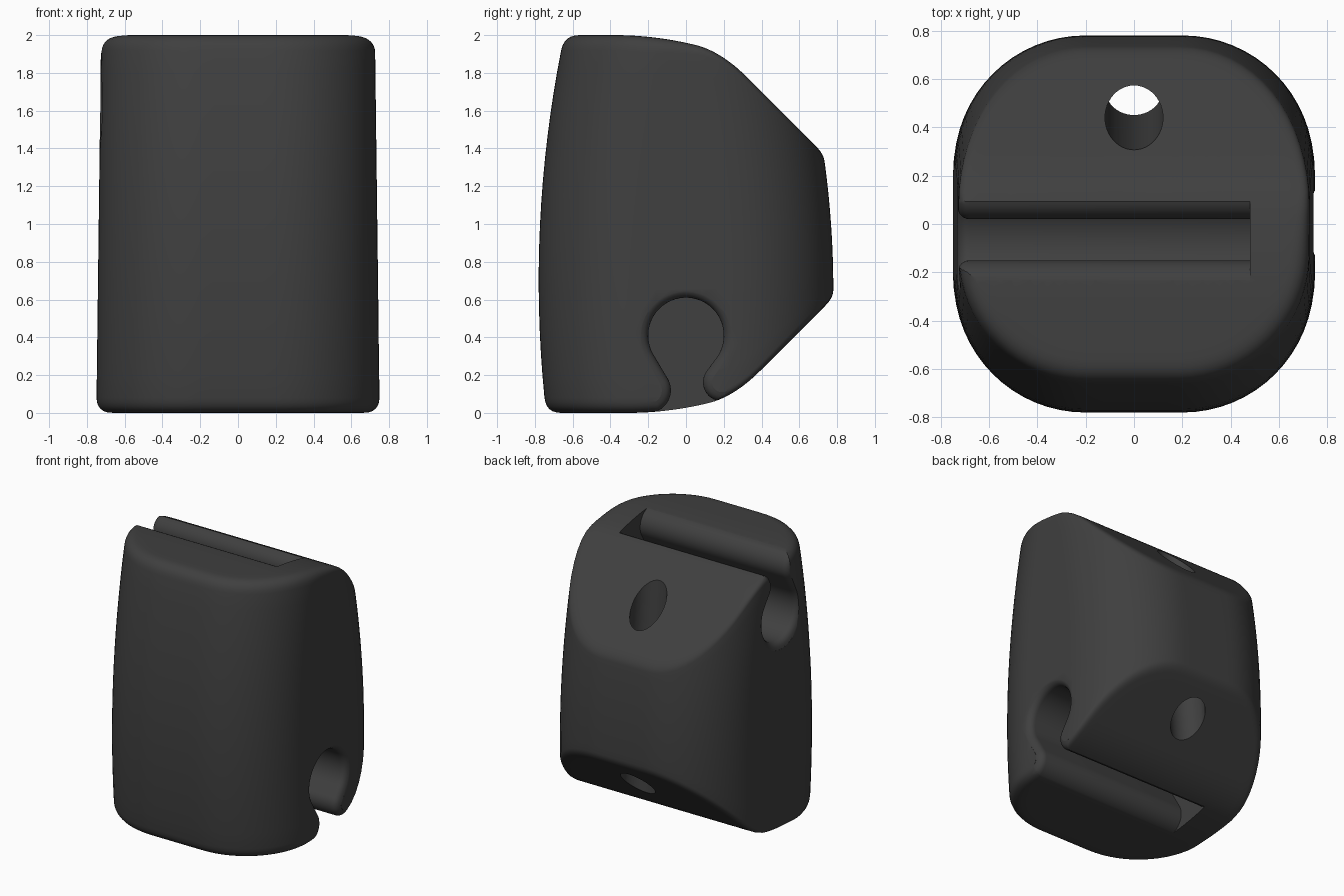
import bpy, bmesh, math
from mathutils import Vector

if "Cube" in bpy.data.objects:
    bpy.data.objects.remove(bpy.data.objects["Cube"])


def make_object(name, bm):
    bmesh.ops.recalc_face_normals(bm, faces=bm.faces)
    mesh = bpy.data.meshes.new(name)
    bm.to_mesh(mesh)
    bm.free()
    ob = bpy.data.objects.new(name, mesh)
    bpy.context.collection.objects.link(ob)
    return ob


def bridge(bm, a, b):
    n = len(a)
    for i in range(n):
        bm.faces.new((a[i], a[(i + 1) % n], b[(i + 1) % n], b[i]))


def smin(a, b, k=0.06):
    h = max(k - abs(a - b), 0) / k
    return min(a, b) - h * h * k / 4


# Top and bottom surfaces: flat in front, steep slope at the back
def z_top(y):
    return smin(smin(2.0, 2 - 0.26 * (y + 0.15)), 2.10 - y, 0.1)


def z_bottom(y):
    return 2 - z_top(y - 0.07)


# Rounded-rectangle section at height z, with bowed front and back
SPOTS = []
for q in range(4):
    SPOTS += [(q, k / 16, 0.0) for k in range(16)]
    SPOTS += [(q, 1.0, k / 6) for k in range(6)]


def outline(spot, z, inset=0.0):
    q, arc, run = spot
    hw = 0.75 - 0.0125 * z - inset
    front = -0.78 + 0.08 * (z - 0.7) ** 2 + inset
    back = 0.78 - 0.1 * (z - 0.65) ** 2 - inset
    r = 0.54 - inset

    def corner(c, t):
        c %= 4
        sx = (1, -1, -1, 1)[c]
        cy = back - r if c < 2 else front + r
        a = math.radians(90 * (c + t))
        return Vector((sx * (hw - r) + r * math.cos(a), cy + r * math.sin(a)))
    p = corner(q, arc)
    return p.lerp(corner(q + 1, 0), run) if run else p


def rim(spot, surf, sign):
    """Cap-to-side column: inner cap points, then the rounded rim."""
    z = 1.0
    for _ in range(10):
        y = outline(spot, z).y
        z = surf(y)
    r = 0.04 + 0.04 * min(1, max(0, (0.15 - y) / 0.3))
    a = outline(spot, z, r)
    p0 = Vector((a.x, a.y, surf(a.y)))
    p1 = outline(spot, z).to_3d() + Vector((0, 0, z))
    zs = z - sign * r
    p2 = outline(spot, zs).to_3d() + Vector((0, 0, zs))
    col = [Vector((a.x * s / 18, a.y * s / 18, surf(a.y * s / 18))) for s in range(1, 18)]
    for k in range(7):
        t = k / 6
        col.append(p0 * (1 - t) ** 2 + p1 * 2 * t * (1 - t) + p2 * t * t)
    return col


# Body
bm = bmesh.new()
columns = []
for s in SPOTS:
    top, bot = rim(s, z_top, 1), rim(s, z_bottom, -1)
    z1, z0 = top[-1].z, bot[-1].z
    side = []
    for k in range(1, 16):
        z = z1 + (z0 - z1) * k / 16
        p = outline(s, z)
        side.append(Vector((p.x, p.y, z)))
    columns.append([bm.verts.new(p) for p in top + side + bot[::-1]])
rings = list(zip(*columns))
for a, b in zip(rings, rings[1:]):
    bridge(bm, a, b)
for ring, surf in ((rings[0], z_top), (rings[-1], z_bottom)):
    c = bm.verts.new((0, 0, surf(0)))
    for i in range(len(ring)):
        bm.faces.new((c, ring[i], ring[(i + 1) % len(ring)]))
body = make_object("strap_block_body", bm)


# Keyhole slot section (y, z); d widens it for the rounded mouth
def keyhole(d):
    def arc(cy, cz, r, a0, a1, n):
        return [(cy + r * math.cos(math.radians(a0 + (a1 - a0) * k / n)),
                 cz + r * math.sin(math.radians(a0 + (a1 - a0) * k / n))) for k in range(n + 1)]
    return (arc(0, 0.41, 0.2 + d, 210, -37, 36)
            + arc(0.19, 0.162, 0.1 - d, 143, 312, 18)
            + [(0.42, -0.08), (0.42, -0.3), (-0.196, -0.3)]
            + arc(-0.2, 0.12, 0.12 - d, -88, 30, 14))


def slot_cutter(name, upper):
    bm = bmesh.new()
    wall, r = (0.73 if upper else 0.745), 0.05
    steps = [(-0.48, 0.0)]
    for k in range(6):
        a = math.radians(15 * k)
        steps.append((wall - r + r * math.sin(a), r * (1 - math.cos(a))))
    steps.append((wall + 0.002, r * 0.95))
    steps.append((1.0, r * 0.95))
    rings = []
    for x, d in steps:
        pts = [(-x, y - 0.07, 2 - z) if upper else (x, y, z) for y, z in keyhole(d)]
        rings.append([bm.verts.new(p) for p in pts])
    for a, b in zip(rings, rings[1:]):
        bridge(bm, a, b)
    bm.faces.new(rings[0])
    bm.faces.new(rings[-1])
    return make_object(name, bm)


# Tilted through hole
def hole_cutter():
    bm = bmesh.new()
    bmesh.ops.create_cone(bm, cap_ends=True, segments=48, radius1=0.12, radius2=0.12, depth=3)
    axis = Vector((0, 0.44 - 0.56, 1.66 - 0.4))
    rot = axis.to_track_quat('Z', 'Y').to_matrix()
    bmesh.ops.rotate(bm, verts=bm.verts, matrix=rot)
    bmesh.ops.translate(bm, verts=bm.verts, vec=(0, 0.5, 1.03))
    return make_object("hole_cutter", bm)


# Cut the two opposite slots and the hole
bpy.context.view_layer.objects.active = body
body.select_set(True)
for cutter in (slot_cutter("lower_slot_cutter", False),
               slot_cutter("upper_slot_cutter", True), hole_cutter()):
    cutter.hide_render = True
    m = body.modifiers.new("cut", 'BOOLEAN')
    m.operation = 'DIFFERENCE'
    m.solver = 'EXACT'
    m.object = cutter
    bpy.ops.object.modifier_apply(modifier=m.name)
    bpy.data.objects.remove(cutter)

# Dark plastic
mat = bpy.data.materials.new("charcoal")
mat.diffuse_color = (0.05, 0.05, 0.05, 1)
mat.use_nodes = True
mat.node_tree.nodes["Principled BSDF"].inputs["Base Color"].default_value = mat.diffuse_color
body.data.materials.clear()
body.data.materials.append(mat)
bpy.ops.object.shade_smooth_by_angle(angle=math.radians(35))
